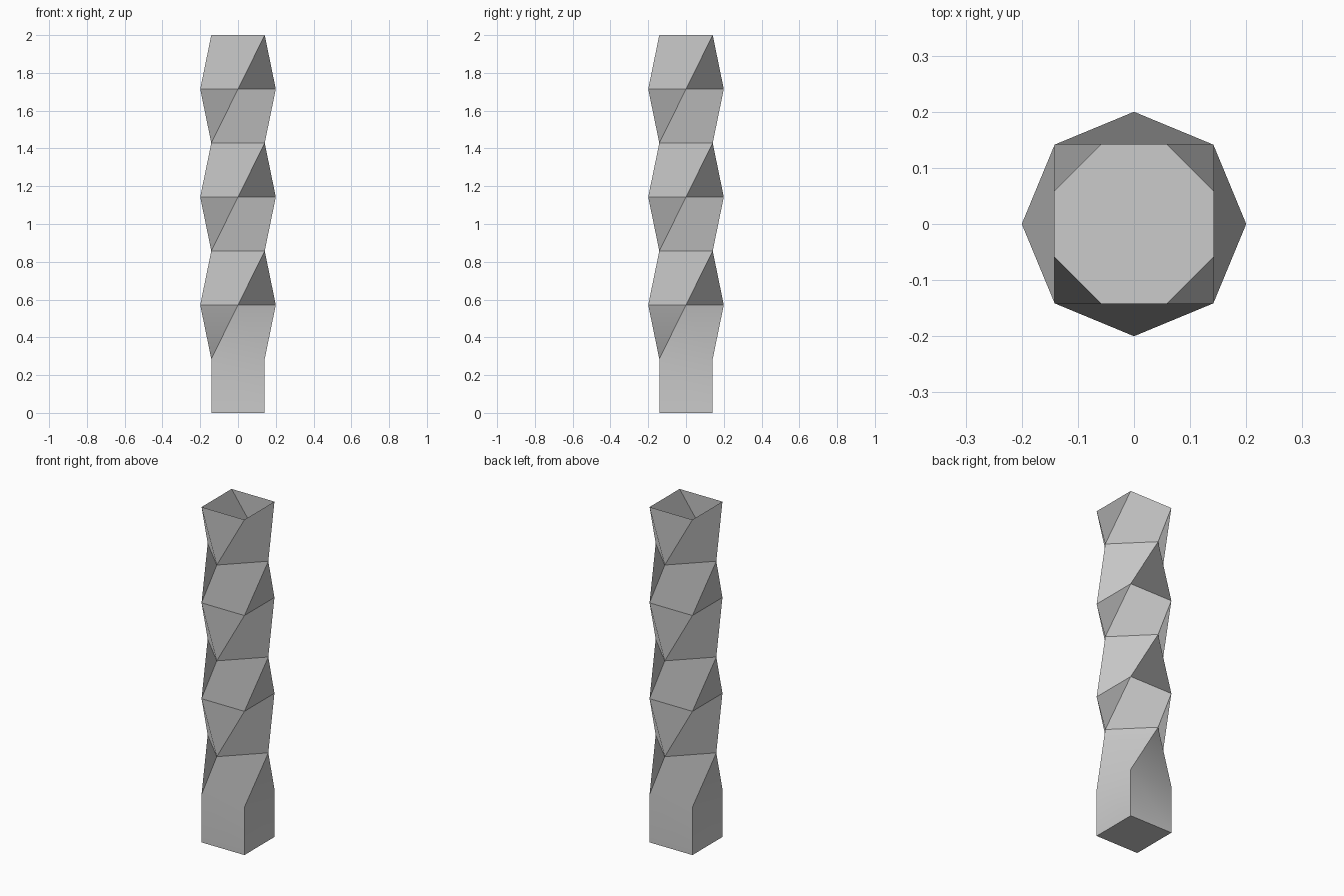
import bpy, bmesh
from math import radians, cos, sin

if "Cube" in bpy.data.objects:
    bpy.data.objects.remove(bpy.data.objects["Cube"])

RADIUS, HEIGHT, BANDS, SIDES = 0.2, 2.0, 7, 4

bm = bmesh.new()

# Square rings: first band is straight, each later band twists 45 degrees
rings = []
for level in range(BANDS + 1):
    turn = 45 + 45 * max(level - 1, 0)
    rings.append([bm.verts.new((RADIUS * cos(radians(turn + 90 * i)),
                                RADIUS * sin(radians(turn + 90 * i)),
                                HEIGHT * level / BANDS)) for i in range(SIDES)])

# Side walls: the vertex order makes the twisted quads fold outward
for low, high in zip(rings, rings[1:]):
    for i in range(SIDES):
        j = (i + 1) % SIDES
        bm.faces.new((low[j], high[j], high[i], low[i]))

# Closed floor, open top
bm.faces.new(rings[0][::-1])

mesh = bpy.data.meshes.new("twisted_column")
bm.to_mesh(mesh)
bm.free()
column = bpy.data.objects.new("twisted_column", mesh)
bpy.context.collection.objects.link(column)

# Soften only the shallow joint above the straight base
bpy.context.view_layer.objects.active = column
column.select_set(True)
bpy.ops.object.shade_smooth_by_angle(angle=radians(30))
